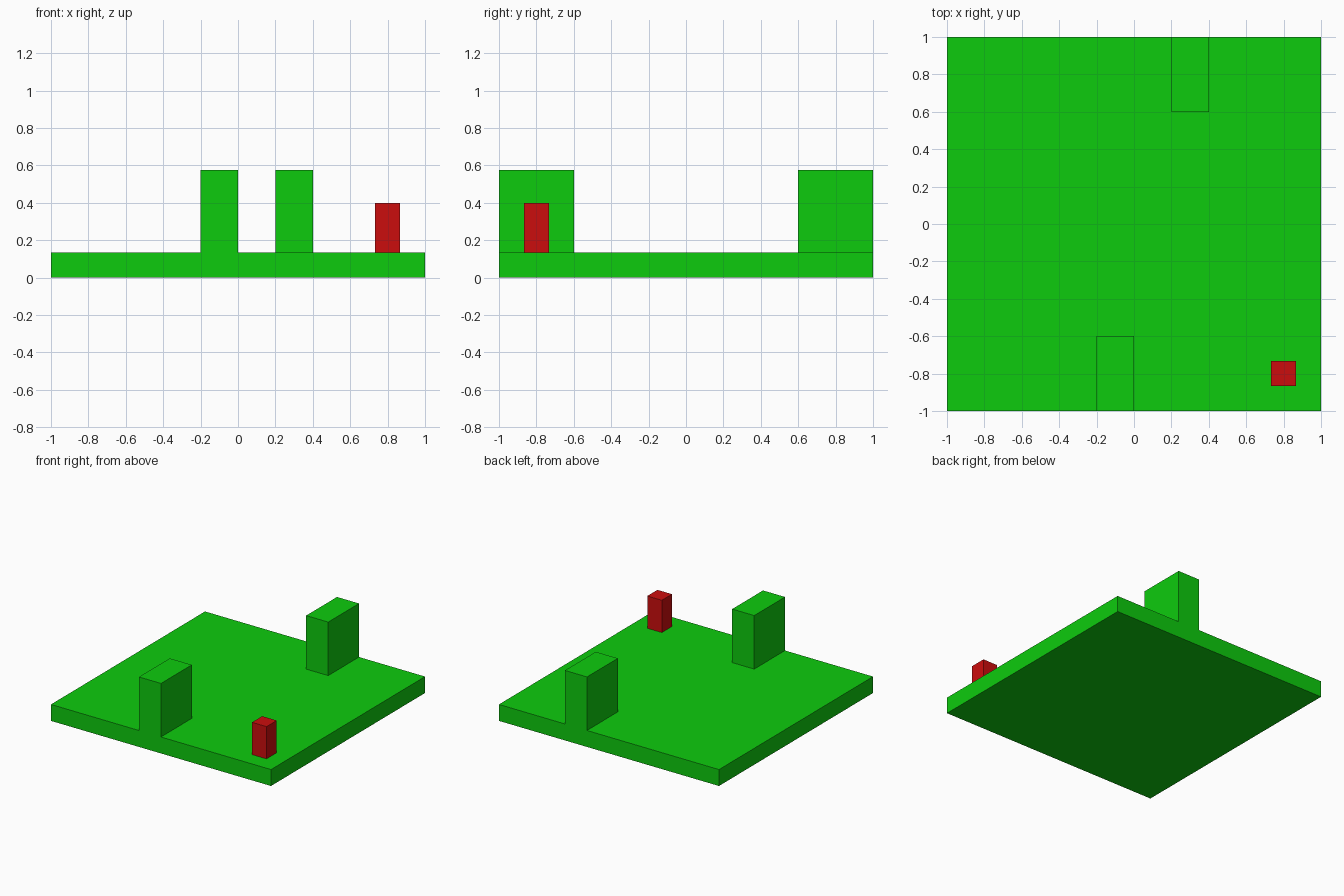
import bpy
import bmesh
from mathutils import Vector

if "Cube" in bpy.data.objects:
    bpy.data.objects.remove(bpy.data.objects["Cube"])


def flat_colour(name, rgb):
    mat = bpy.data.materials.new(name)
    mat.diffuse_color = (*rgb, 1.0)
    mat.use_nodes = True
    mat.node_tree.nodes["Principled BSDF"].inputs["Base Color"].default_value = mat.diffuse_color
    return mat


def box(name, low, high, mat):
    """Axis-aligned box between two opposite corners."""
    low, high = Vector(low), Vector(high)
    bm = bmesh.new()
    bmesh.ops.create_cube(bm, size=1.0)
    bmesh.ops.scale(bm, vec=high - low, verts=bm.verts)
    bmesh.ops.translate(bm, vec=(low + high) / 2, verts=bm.verts)
    mesh = bpy.data.meshes.new(name)
    bm.to_mesh(mesh)
    bm.free()
    mesh.materials.append(mat)
    obj = bpy.data.objects.new(name, mesh)
    bpy.context.collection.objects.link(obj)
    return obj


green = flat_colour("green", (0.6 * 0.007, 0.6, 0.6 * 0.007))
red = flat_colour("red", (0.6, 0.6 * 0.007, 0.6 * 0.007))

floor_top = 0.135
wall_top = 0.575

# Square floor slab
box("floor_slab", (-1, -1, 0), (1, 1, floor_top), green)

# Two wall blocks flush with the front and back edges
box("front_wall_block", (-0.2, -1, floor_top), (0, -0.6, wall_top), green)
box("back_wall_block", (0.2, 0.6, floor_top), (0.4, 1, wall_top), green)

# Small post in the front right corner
box("corner_post", (0.733, -0.865, floor_top), (0.865, -0.733, 0.4), red)
